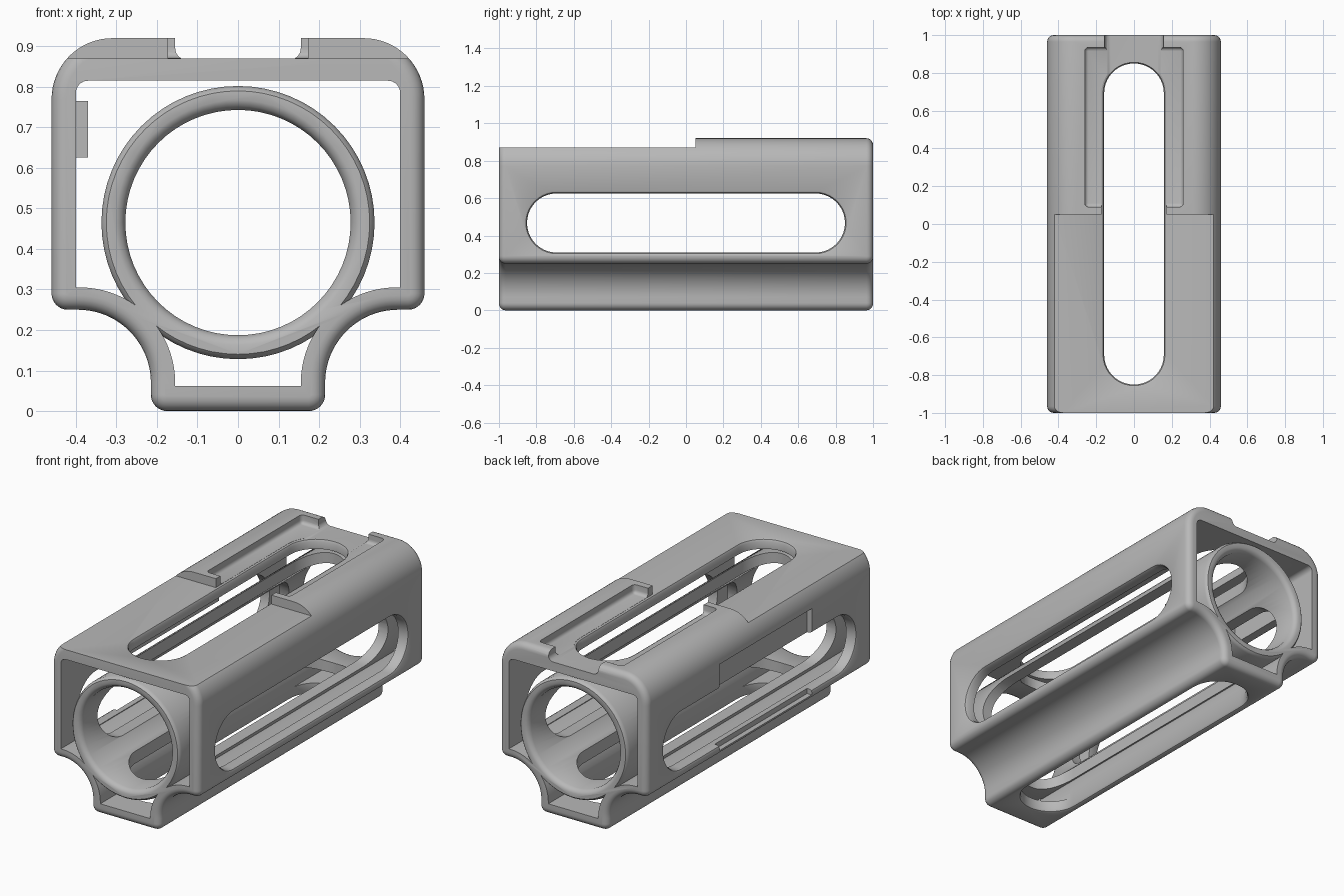
import bpy, bmesh
from math import sin, cos, pi, radians

if "Cube" in bpy.data.objects:
    bpy.data.objects.remove(bpy.data.objects["Cube"])

AXIS_Z = 0.465      # height of the bore axis
FLOOR = 0.87        # height of the flat top deck
helpers = []


def arc(cx, cz, r, a0, a1, n=8):
    angles = [radians(a0 + (a1 - a0) * i / n) for i in range(n + 1)]
    return [(cx + r * cos(a), cz + r * sin(a)) for a in angles]


def mirrored(half):
    return half + [(-x, z) for x, z in reversed(half)]


def loft(name, rings):
    """Closed solid through rings of equal point count."""
    bm = bmesh.new()
    loops = [[bm.verts.new(p) for p in ring] for ring in rings]
    n = len(loops[0])
    for a, b in zip(loops, loops[1:]):
        for i in range(n):
            j = (i + 1) % n
            bm.faces.new((a[i], a[j], b[j], b[i]))
    bm.faces.new(loops[0])
    bm.faces.new(loops[-1])
    bmesh.ops.recalc_face_normals(bm, faces=bm.faces)
    mesh = bpy.data.meshes.new(name)
    bm.to_mesh(mesh)
    bm.free()
    ob = bpy.data.objects.new(name, mesh)
    bpy.context.scene.collection.objects.link(ob)
    return ob


def helper(ob):
    ob.hide_render = True
    helpers.append(ob)
    return ob


def prism(name, outline, y0, y1):
    return loft(name, [[(x, y, z) for x, z in outline] for y in (y0, y1)])


def box(name, x0, x1, y0, y1, z0, z1):
    return helper(prism(name, [(x0, z0), (x1, z0), (x1, z1), (x0, z1)], y0, y1))


def lathe(name, stations):
    """Solid of revolution about the bore axis, from (y, radius) stations."""
    return helper(loft(name, [[(x, y, z) for x, z in arc(0, AXIS_Z, r, 0, 354.375, 63)]
                              for y, r in stations]))


def slot(name, lo, hi, place):
    """Long round-ended cutter, flared where it leaves the surfaces lo and hi."""
    levels = [(lo - .1, .015), (lo, .015), (lo + .004, .006), (lo + .015, 0)]
    levels += [(lo + hi - h, o) for h, o in reversed(levels)]
    rings = []
    for h, o in levels:
        r = 0.158 + o
        outline = arc(0, 0.692, r, 0, 180, 20) + arc(0, -0.692, r, 180, 360, 20)
        rings.append([place(u, y, h) for u, y in outline])
    return helper(loft(name, rings))


def bevel(ob, width, segments):
    m = ob.modifiers.new("Rounding", 'BEVEL')
    m.width, m.segments = width, segments
    m.limit_method, m.angle_limit = 'ANGLE', radians(60)
    m.use_clamp_overlap = False


def cut(ob, cutter):
    m = ob.modifiers.new(cutter.name, 'BOOLEAN')
    m.operation, m.solver, m.object = 'DIFFERENCE', 'EXACT', cutter


# Outer body: square top with rounded shoulders, scooped lower flanks, narrow foot
body = prism("slotted_housing", mirrored(
    arc(.175, .04, .04, -90, 0) + arc(.395, .07, .18, 180, 90, 20)
    + arc(.42, .29, .04, -90, 0) + arc(.31, .77, .15, 0, 90, 16)), -1, 1)
bevel(body, 0.035, 5)

# Cavity between the shell and the inner tube, minus the tube and a thickening pad
cavity = helper(prism("cavity", mirrored(
    [(.155, .062)] + arc(.39, .07, .235, 180, 90, 20) + [(.40, .305)]
    + arc(.37, .785, .03, 0, 90)), -1.1, 1.1))
cut(cavity, lathe("tube_outside", [(-1.2, .325), (-1, .325), (-.993, .332), (-.98, .337),
                                   (.98, .337), (.993, .332), (1, .325), (1.2, .325)]))
cut(cavity, box("wall_pad", -.5, -.37, -.46, .36, .4, .765))
cut(body, cavity)

# Bore with rounded mouths
cut(body, lathe("bore", [(-1.1, .302), (-1, .302), (-.993, .288), (-.975, .278),
                         (.975, .278), (.993, .288), (1, .302), (1.1, .302)]))

# Lowered front deck, rear channel and its wider pocket
cut(body, box("front_deck", -.6, .6, -1.2, .05, FLOOR, 1.1))
cut(body, helper(prism("channel", mirrored(
    arc(.125, FLOOR + .026, .03, -90, 0) + [(.155, 1.1)]), .02, 1.2)))
pocket = box("pocket", -.26, .26, .09, .935, FLOOR + .001, 1.1)
bevel(pocket, 0.02, 4)
cut(body, pocket)

# Shallow recess on the right wall
cut(body, box("wall_recess", -.6, -.43, -.46, .36, .28, .765))

# Long slots through top and bottom, and through both sides
cut(body, slot("vertical_slot", 0, FLOOR, lambda u, y, h: (u, y, h)))
cut(body, slot("side_slot", -.46, .46, lambda u, y, h: (h, y, .467 + u)))

# Material
mat = bpy.data.materials.new("light grey")
mat.use_nodes = True
grey = (0.48, 0.48, 0.48, 1)
mat.diffuse_color = grey
mat.node_tree.nodes["Principled BSDF"].inputs["Base Color"].default_value = grey
body.data.materials.append(mat)

# Apply the cuts, drop the cutters, smooth the curved faces
bpy.context.view_layer.update()
graph = bpy.context.evaluated_depsgraph_get()
final = bpy.data.meshes.new_from_object(body.evaluated_get(graph))
body.modifiers.clear()
body.data = final
final.materials.clear()
final.materials.append(mat)
final.polygons.foreach_set("material_index", [0] * len(final.polygons))
for ob in helpers:
    bpy.data.objects.remove(ob)
bpy.ops.object.select_all(action='DESELECT')
body.select_set(True)
bpy.context.view_layer.objects.active = body
bpy.ops.object.shade_smooth_by_angle(angle=radians(35))
